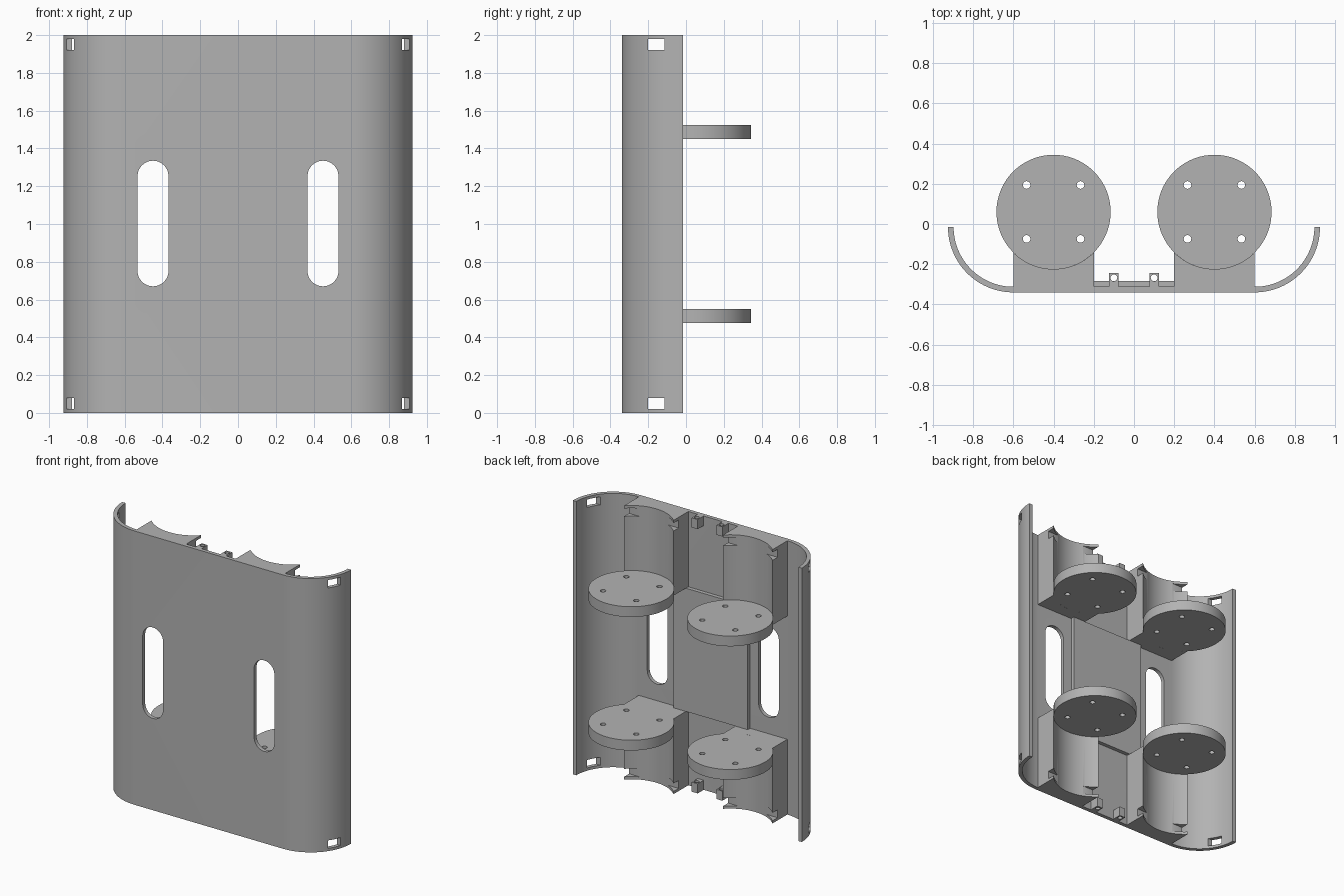
import bpy, bmesh
from math import sin, cos, pi, asin, radians

if "Cube" in bpy.data.objects:
    bpy.data.objects.remove(bpy.data.objects["Cube"], do_unlink=True)

HEIGHT = 2.0
FRONT, THICK = -0.34, 0.028
INNER = FRONT + THICK
CORNER_X, CORNER_Y, CORNER_R = 0.6, -0.015, 0.325
DISC_X, DISC_Y, DISC_R = 0.4, 0.06, 0.284
BLOCK_TOP, DISC_T = 0.55, 0.075

grey = bpy.data.materials.new("plain grey")
grey.use_nodes = True
grey.diffuse_color = (0.45, 0.45, 0.45, 1)
grey.node_tree.nodes["Principled BSDF"].inputs["Base Color"].default_value = grey.diffuse_color


def arc(cx, cy, r, a0, a1, n):
    """Points along an arc, angles in radians."""
    return [(cx + r * cos(a0 + (a1 - a0) * i / n), cy + r * sin(a0 + (a1 - a0) * i / n))
            for i in range(n + 1)]


def circle(cx, cy, r, n):
    return arc(cx, cy, r, 0, 2 * pi, n)[:-1]


def prism(name, outline, low, high, axis="z"):
    """Extrude an outline along z, or an x-z outline along y."""
    bm = bmesh.new()
    place = (lambda p: (p[0], p[1], low)) if axis == "z" else (lambda p: (p[0], low, p[1]))
    face = bm.faces.new([bm.verts.new(place(p)) for p in outline])
    moved = bmesh.ops.extrude_face_region(bm, geom=[face])["geom"]
    for v in moved:
        if isinstance(v, bmesh.types.BMVert):
            setattr(v.co, axis, high)
    bmesh.ops.recalc_face_normals(bm, faces=bm.faces)
    mesh = bpy.data.meshes.new(name)
    bm.to_mesh(mesh)
    bm.free()
    mesh.materials.append(grey)
    obj = bpy.data.objects.new(name, mesh)
    bpy.context.collection.objects.link(obj)
    return obj


def box(name, x0, x1, y0, y1, z0, z1):
    return prism(name, [(x0, y0), (x1, y0), (x1, y1), (x0, y1)], z0, z1)


def activate(obj):
    bpy.ops.object.select_all(action="DESELECT")
    obj.select_set(True)
    bpy.context.view_layer.objects.active = obj


def cut(obj, cutters):
    """Subtract each cutter, then discard it."""
    activate(obj)
    for c in cutters:
        mod = obj.modifiers.new("cut", "BOOLEAN")
        mod.operation, mod.solver, mod.object = "DIFFERENCE", "EXACT", c
        bpy.ops.object.modifier_apply(modifier=mod.name)
        bpy.data.objects.remove(c, do_unlink=True)


def smooth(obj):
    activate(obj)
    bpy.ops.object.shade_smooth_by_angle(angle=radians(30))


def strap_cutters():
    """Slots that pass sideways through the shell and the block tips."""
    return [box("cutter", -1.2, 1.2, -0.2, -0.115, z, z + 0.058) for z in (0.02, HEIGHT - 0.078)]


# Curved shell
right = arc(CORNER_X, CORNER_Y, CORNER_R, -pi / 2, 0, 24)
right_in = arc(CORNER_X, CORNER_Y, CORNER_R - THICK, 0, -pi / 2, 24)
half = right + right_in
outline = right + right_in + [(-x, y) for x, y in reversed(right_in)] + [(-x, y) for x, y in reversed(right)]
shell = prism("shell", outline, 0, HEIGHT)

# Rounded window slots and side slots in the shell
windows = []
for s in (-1, 1):
    r, low, high = 0.082, 0.67, 1.335
    pill = arc(s * 0.45, high - r, r, 0, pi, 16) + arc(s * 0.45, low + r, r, pi, 2 * pi, 16)
    windows.append(prism("cutter", pill, -0.5, -0.2, "y"))
cut(shell, windows + strap_cutters())
smooth(shell)

# Raised panel in the middle
box("centre_panel", -0.3, 0.3, INNER, -0.284, BLOCK_TOP, HEIGHT - BLOCK_TOP)

for side, s in (("left", 1), ("right", -1)):
    for level, z0, z1, d0 in (("lower", 0, BLOCK_TOP, BLOCK_TOP - DISC_T),
                              ("upper", HEIGHT - BLOCK_TOP, HEIGHT, HEIGHT - BLOCK_TOP)):
        tag = f"{level}_{side}"

        # Cradle block with a concave back
        a = asin(0.2 / DISC_R)
        hollow = arc(s * DISC_X, DISC_Y, DISC_R, -pi / 2 + a, -pi / 2 - a, 24)
        cx = s * DISC_X
        profile = [(cx - 0.2, INNER), (cx + 0.2, INNER)] + hollow
        block = prism(f"{tag}_cradle", profile, z0, z1)
        cut(block, strap_cutters())
        smooth(block)

        # Round mounting disc with four screw holes
        disc = prism(f"{tag}_disc", circle(cx, DISC_Y, DISC_R, 72), d0, d0 + DISC_T)
        cut(disc, [prism("cutter", circle(cx + i * 0.134, DISC_Y + j * 0.134, 0.019, 16), d0 - 0.1, d0 + 0.2)
                   for i in (-1, 1) for j in (-1, 1)])
        smooth(disc)

        # Small pin clip between the cradles
        c0 = 0 if level == "lower" else HEIGHT - 0.07
        clip = box(f"{tag}_clip", s * 0.1 - 0.024, s * 0.1 + 0.024, INNER, -0.243, c0, c0 + 0.07)
        cut(clip, [prism("cutter", circle(s * 0.1, -0.268, 0.017, 16), c0 - 0.1, c0 + 0.2)])
        smooth(clip)
